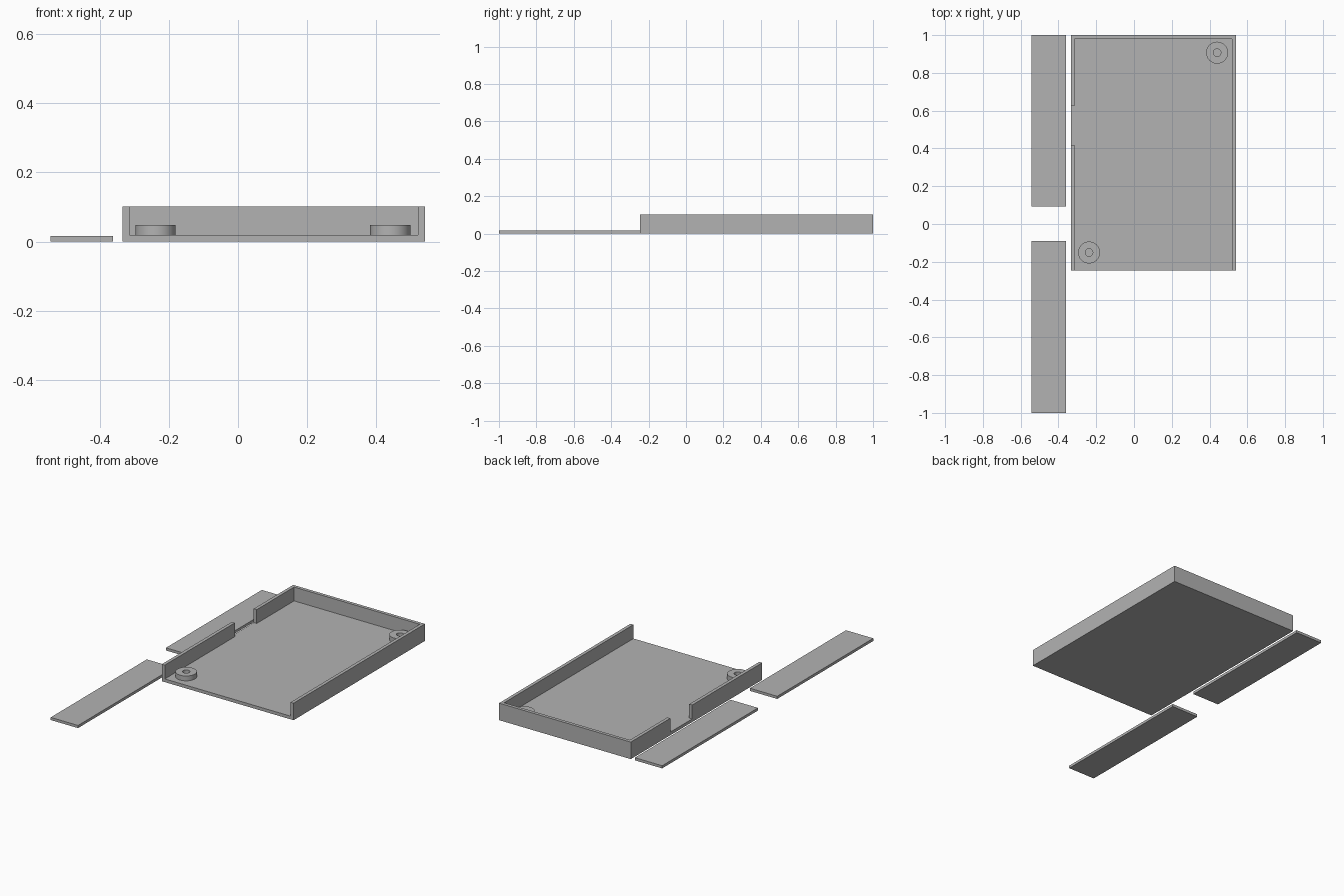
import bpy, bmesh, math
from mathutils import Matrix

if "Cube" in bpy.data.objects:
    bpy.data.objects.remove(bpy.data.objects["Cube"])

grey = bpy.data.materials.new("light grey plastic")
grey.diffuse_color = (0.448, 0.448, 0.448, 1)
grey.use_nodes = True
grey.node_tree.nodes["Principled BSDF"].inputs["Base Color"].default_value = grey.diffuse_color


def add_object(name, bm):
    mesh = bpy.data.meshes.new(name)
    bmesh.ops.recalc_face_normals(bm, faces=bm.faces)
    bm.to_mesh(mesh)
    bm.free()
    obj = bpy.data.objects.new(name, mesh)
    obj.data.materials.append(grey)
    bpy.context.collection.objects.link(obj)
    return obj


def box(name, x, y, z):
    """Box from (min, max) pairs on each axis."""
    bm = bmesh.new()
    bmesh.ops.create_cube(bm, size=1)
    size = [b - a for a, b in (x, y, z)]
    mid = [(a + b) / 2 for a, b in (x, y, z)]
    bmesh.ops.transform(bm, matrix=Matrix.Translation(mid) @ Matrix.Diagonal((*size, 1)), verts=bm.verts)
    return add_object(name, bm)


def ring(name, x, y, z0, z1, outer, inner, sides=48):
    """Upright boss with a round screw hole, swept from its cross-section."""
    bm = bmesh.new()
    profile = [(inner, z0), (outer, z0), (outer, z1), (inner, z1)]
    verts = [bm.verts.new((x + r, y, z)) for r, z in profile]
    edges = [bm.edges.new((verts[i], verts[(i + 1) % 4])) for i in range(4)]
    bmesh.ops.spin(bm, geom=verts + edges, cent=(x, y, 0), axis=(0, 0, 1),
                   angle=math.tau, steps=sides, use_merge=True)
    bmesh.ops.remove_doubles(bm, verts=bm.verts, dist=1e-5)
    obj = add_object(name, bm)
    bpy.context.view_layer.objects.active = obj
    obj.select_set(True)
    bpy.ops.object.shade_smooth_by_angle(angle=math.radians(30))
    obj.select_set(False)


LEFT, RIGHT, FRONT, BACK = -0.334, 0.54, -0.245, 1.0
HEIGHT, FLOOR, WALL = 0.102, 0.019, 0.02

# Tray: a block hollowed out through the front, with a gap in the left wall
tray = box("tray", (LEFT, RIGHT), (FRONT, BACK), (0, HEIGHT))
cutters = [
    box("cavity_cutter", (LEFT + WALL, RIGHT - WALL), (FRONT - 0.1, BACK - WALL), (FLOOR, 0.3)),
    box("gap_cutter", (LEFT - 0.1, LEFT + 0.1), (0.418, 0.626), (FLOOR, 0.3)),
]
for cutter in cutters:
    cut = tray.modifiers.new(cutter.name, 'BOOLEAN')
    cut.operation = 'DIFFERENCE'
    cut.solver = 'EXACT'
    cut.object = cutter
    cutter.hide_render = True
    cutter.hide_set(True)

# Apply the cuts and drop the cutters
bpy.context.view_layer.update()
cut_mesh = bpy.data.meshes.new_from_object(tray.evaluated_get(bpy.context.evaluated_depsgraph_get()))
tray.modifiers.clear()
tray.data = cut_mesh
for cutter in cutters:
    bpy.data.objects.remove(cutter)

# Screw bosses in opposite corners
ring("front_boss", -0.238, -0.151, FLOOR, 0.048, 0.058, 0.02)
ring("back_boss", 0.44, 0.907, FLOOR, 0.048, 0.058, 0.02)

# Loose flat strips beside the tray
for name, y in (("back_strip", (0.092, 1.0)), ("front_strip", (-1.0, -0.09))):
    box(name, (-0.542, -0.361), y, (0, 0.016))
